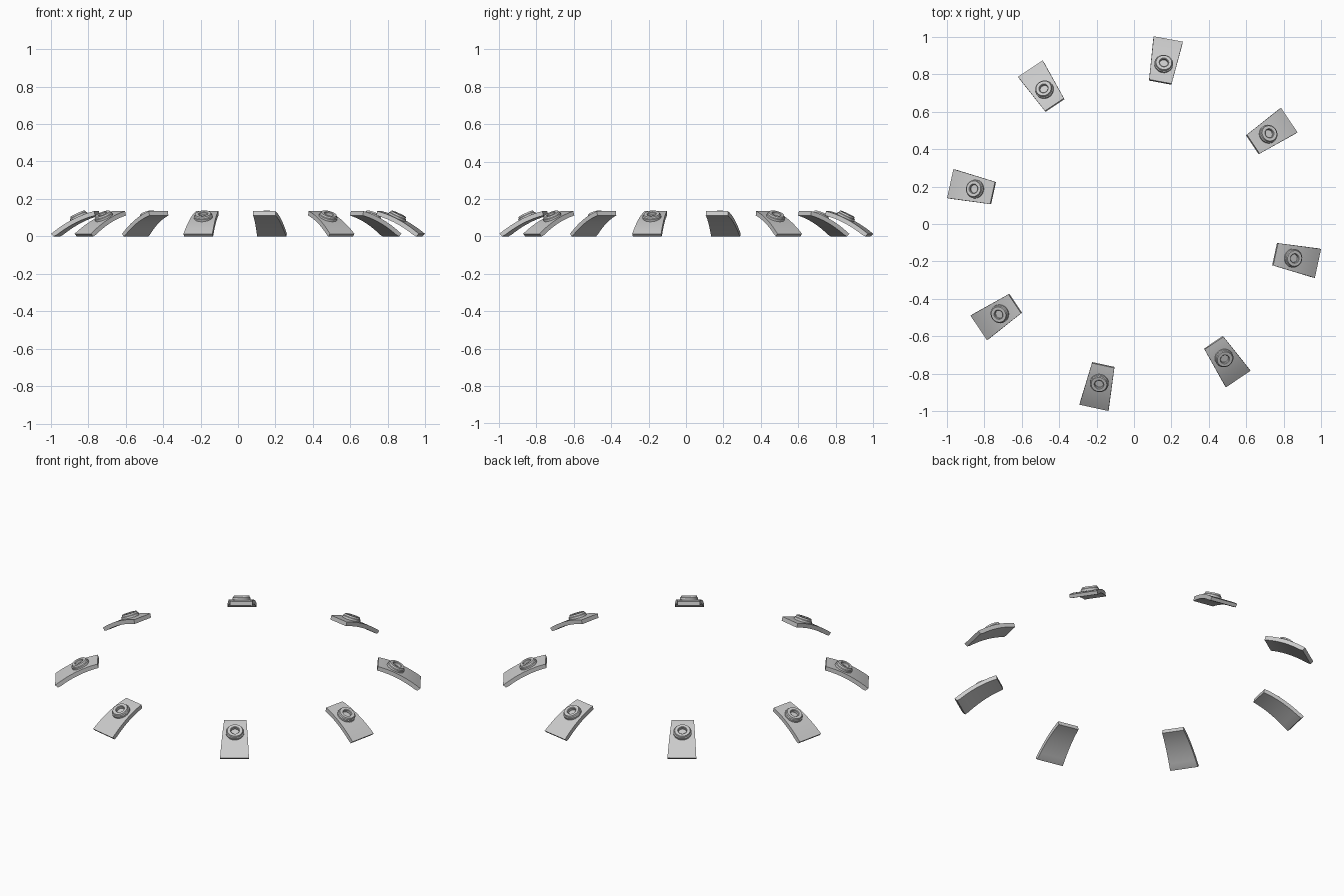
import bpy, bmesh, math
from mathutils import Matrix, Vector

cube = bpy.data.objects.get("Cube")
if cube:
    bpy.data.objects.remove(cube, do_unlink=True)

grey = bpy.data.materials.new("plain grey")
grey.use_nodes = True
colour = (0.6, 0.6, 0.6, 1)
grey.diffuse_color = colour
grey.node_tree.nodes["Principled BSDF"].inputs["Base Color"].default_value = colour

STEPS = 12
THICK = 0.024
INNER, OUTER = 0.772, 1.003
HALF_ANGLE = math.tan(math.radians(4.5))


def arc_point(t):
    """Top of the pad: an arch falling from its inner to its outer end."""
    a, b, c = Vector((INNER, 0, 0.135)), Vector((0.892, 0, 0.105)), Vector((OUTER, 0, 0.014))
    return a * (1 - t) ** 2 + b * 2 * t * (1 - t) + c * t * t


def arc_normal(t):
    d = arc_point(t + 0.01) - arc_point(t - 0.01)
    return Vector((-d.z, 0, d.x)).normalized()


def finish(bm, name):
    bmesh.ops.recalc_face_normals(bm, faces=bm.faces)
    mesh = bpy.data.meshes.new(name)
    bm.to_mesh(mesh)
    bm.free()
    mesh.materials.append(grey)
    obj = bpy.data.objects.new(name, mesh)
    bpy.context.collection.objects.link(obj)
    bpy.ops.object.select_all(action="DESELECT")
    obj.select_set(True)
    bpy.context.view_layer.objects.active = obj
    bpy.ops.object.shade_smooth_by_angle(angle=math.radians(35))
    return obj


def make_pad():
    """Curved tapering plate, swept along the arch."""
    bm = bmesh.new()
    rings = []
    for i in range(STEPS + 1):
        t = i / STEPS
        top = arc_point(t)
        low = top - arc_normal(t) * THICK
        low.z = max(low.z, 0)
        w = top.x * HALF_ANGLE
        rings.append([bm.verts.new((p.x, s * w, p.z))
                      for p, s in ((top, -1), (top, 1), (low, 1), (low, -1))])
    for a, b in zip(rings, rings[1:]):
        for k in range(4):
            n = (k + 1) % 4
            bm.faces.new((a[k], a[n], b[n], b[k]))
    bm.faces.new(rings[0])
    bm.faces.new(rings[-1])
    return finish(bm, "pad")


def make_boss():
    """Stepped collar with a blind hole, turned from a profile."""
    bm = bmesh.new()
    profile = [(0.05, -0.012), (0.05, 0.010), (0.045, 0.013), (0.042, 0.022),
               (0.026, 0.022), (0.023, 0.019), (0.023, 0.004), (0, 0.004)]
    verts = [bm.verts.new((r, 0, z)) for r, z in profile]
    edges = [bm.edges.new(pair) for pair in zip(verts, verts[1:])]
    bmesh.ops.spin(bm, geom=verts + edges, cent=(0, 0, 0), axis=(0, 0, 1),
                   angle=math.tau, steps=24)
    bmesh.ops.remove_doubles(bm, verts=bm.verts, dist=0.0002)
    # Seat the collar square on the arch
    t = 0.4
    tilt = Vector((0, 0, 1)).rotation_difference(arc_normal(t)).to_matrix().to_4x4()
    bm.transform(Matrix.Translation(arc_point(t)) @ tilt)
    return finish(bm, "boss")


# Ring of eight pads, alternately set in a little
parts = (make_pad(), make_boss())
angles = [33.8, 79.5, 123.7, 167.6, 213.8, 257.7, 303.9, 347.9]
for i, angle in enumerate(angles):
    shift = 0.001 if i % 2 else -0.006
    place = Matrix.Rotation(math.radians(angle), 4, "Z") @ Matrix.Translation((shift, 0, 0))
    for part in parts:
        obj = part if i == 0 else bpy.data.objects.new(f"{part.name}_{i + 1}", part.data)
        if i:
            bpy.context.collection.objects.link(obj)
        obj.matrix_world = place
